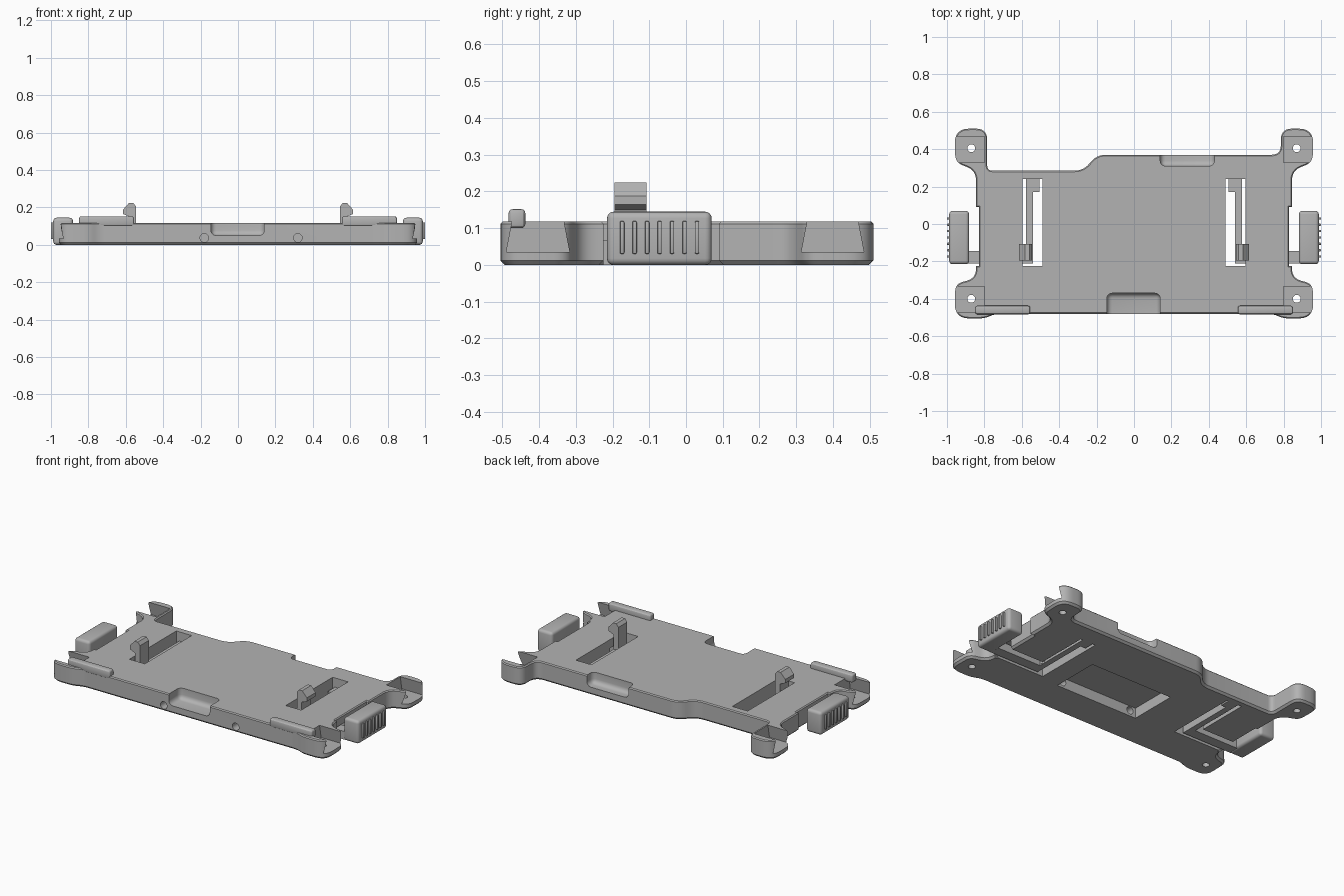
import bpy, bmesh
from mathutils import Vector

if "Cube" in bpy.data.objects:
    bpy.data.objects.remove(bpy.data.objects["Cube"])

grey = bpy.data.materials.new("plain grey")
grey.use_nodes = True
grey.diffuse_color = (0.45, 0.45, 0.45, 1)
grey.node_tree.nodes["Principled BSDF"].inputs["Base Color"].default_value = grey.diffuse_color


def finish(name, bm):
    bmesh.ops.recalc_face_normals(bm, faces=bm.faces[:])
    mesh = bpy.data.meshes.new(name)
    bm.to_mesh(mesh)
    bm.free()
    mesh.materials.append(grey)
    ob = bpy.data.objects.new(name, mesh)
    bpy.context.collection.objects.link(ob)
    return ob


def box(name, xs, ys, zs, bevel=0, segments=3):
    bm = bmesh.new()
    bmesh.ops.create_cube(bm, size=1)
    for v in bm.verts:
        v.co = [a[0] + (a[1] - a[0]) * (c + 0.5)
                for a, c in zip((sorted(xs), sorted(ys), sorted(zs)), v.co)]
    if bevel:
        bmesh.ops.bevel(bm, geom=bm.edges[:], offset=bevel, segments=segments,
                        profile=0.5, affect='EDGES')
    return finish(name, bm)


def prism(name, points, direction):
    bm = bmesh.new()
    face = bm.faces.new([bm.verts.new(p) for p in points])
    ext = bmesh.ops.extrude_face_region(bm, geom=[face])
    bmesh.ops.translate(bm, vec=direction,
                        verts=[g for g in ext["geom"] if isinstance(g, bmesh.types.BMVert)])
    return finish(name, bm)


def cylinder(name, centre, radius, length, along_y=False):
    bm = bmesh.new()
    bmesh.ops.create_cone(bm, cap_ends=True, segments=24, radius1=radius,
                          radius2=radius, depth=length)
    for v in bm.verts:
        if along_y:
            v.co = (v.co.x, v.co.z, v.co.y)
        v.co += Vector(centre)
    return finish(name, bm)


def cut(target, cutter):
    mod = target.modifiers.new("cut", 'BOOLEAN')
    mod.operation, mod.solver, mod.object = 'DIFFERENCE', 'EXACT', cutter
    bpy.context.view_layer.objects.active = target
    bpy.ops.object.modifier_apply(modifier=mod.name)
    bpy.data.objects.remove(cutter)


def rounded(points, steps=6):
    out = []
    for i, (x, y, r) in enumerate(points):
        p = Vector((x, y, 0))
        if not r:
            out.append(p)
            continue
        near = []
        for q in (points[i - 1], points[(i + 1) % len(points)]):
            near.append(p + (Vector((q[0], q[1], 0)) - p).normalized() * r)
        for k in range(steps + 1):
            t = k / steps
            out.append(near[0] * (1 - t) ** 2 + p * 2 * t * (1 - t) + near[1] * t ** 2)
    return out


# Tray outline: the flank with its two ears is mirrored, the back edge is stepped
TOP = 0.118
flank = [(0.74, -0.48, 0.03), (0.80, -0.505, 0.03), (0.96, -0.505, 0.08),
         (0.955, -0.32, 0.04), (0.845, -0.29, 0.05), (0.845, -0.225, 0),
         (0.83, -0.225, 0), (0.83, 0.09, 0), (0.845, 0.09, 0),
         (0.845, 0.285, 0.05), (0.955, 0.33, 0.04), (0.96, 0.51, 0.08),
         (0.785, 0.51, 0.06)]
back = [(0.785, 0.37, 0.05), (-0.20, 0.37, 0.05), (-0.27, 0.285, 0.05), (-0.785, 0.285, 0.03)]
outline = flank + back + [(-x, y, r) for x, y, r in reversed(flank)]
tray = prism("tray", rounded(outline), (0, 0, TOP))

# Chamfered bottom and softened top rim
bm = bmesh.new()
bm.from_mesh(tray.data)
for height, size in ((0, 0.012), (TOP, 0.006)):
    rim = [e for e in bm.edges if all(abs(v.co.z - height) < 1e-4 for v in e.verts)]
    bmesh.ops.bevel(bm, geom=rim, offset=size, segments=1, affect='EDGES')
bm.to_mesh(tray.data)
bm.free()

# Finger notches in the front and back edges
cut(tray, box("front_notch", (-0.145, 0.14), (-0.6, -0.37), (0.05, 0.25), 0.028, 4))
cut(tray, box("back_notch", (0.14, 0.43), (0.31, 0.5), (0.05, 0.25), 0.028, 4))

# Underside recess and the two bores that reach it from the front
cut(tray, box("recess", (-0.22, 0.36), (-0.25, 0.06), (-0.1, 0.065)))
for x in (-0.18, 0.32):
    cut(tray, cylinder("bore", (x, -0.4, 0.037), 0.023, 0.4, True))

for side in (-1, 1):
    # Dovetail pockets and screw holes in the ears
    for inner, outer, hole in ((0.33, 0.468, 0.405), (-0.333, -0.473, -0.4)):
        flare = 0.016 if outer > 0 else -0.016
        profile = [(inner - flare, 0.035), (outer + flare, 0.035),
                   (outer, TOP), (outer, 0.2), (inner, 0.2), (inner, TOP)]
        cut(tray, prism("pocket", [(side * 0.80, y, z) for y, z in profile], (side * 0.3, 0, 0)))
        cut(tray, cylinder("screw_hole", (side * 0.87, hole, 0), 0.021, 0.3))
    # Spring slot and the channel under the tray for the latch arm
    cut(tray, box("slot", (side * 0.49, side * 0.597), (-0.225, 0.24), (-0.1, 0.3)))
    cut(tray, box("channel", (side * 0.55, side * 0.95), (-0.225, -0.10), (-0.1, 0.065)))

parts = [tray]
for side, label in ((-1, "right"), (1, "left")):
    def part(name, xs, *rest):
        ob = box(label + "_" + name, [side * x for x in xs], *rest)
        parts.append(ob)
        return ob

    # Raised rail on the front edge
    part("rail", (0.555, 0.85), (-0.483, -0.437), (0.10, 0.152), 0.012)

    # Spring strip, its anchor and the latch arm
    part("spring_strip", (0.54, 0.577), (-0.21, 0.24), (0.004, 0.06))
    part("spring_anchor", (0.505, 0.545), (0.17, 0.245), (0.004, 0.06))
    part("latch_arm", (0.56, 0.90), (-0.21, -0.145), (0.004, 0.055))

    # Hook with an outward barb
    hook = [(0.545, 0.01), (0.578, 0.01), (0.578, 0.15), (0.615, 0.165),
            (0.615, 0.188), (0.583, 0.224), (0.56, 0.224), (0.545, 0.205)]
    parts.append(prism(label + "_hook", [(side * x, -0.195, z) for x, z in hook], (0, 0.088, 0)))

    # Push button with grip ribs
    part("button", (0.882, 0.988), (-0.215, 0.07), (0.0, 0.145), 0.018, 4)
    for i in range(7):
        y = -0.174 + i * 0.034
        part("grip_rib", (0.975, 1.0), (y - 0.006, y + 0.006), (0.03, 0.12), 0.004, 2)

bpy.ops.object.select_all(action='DESELECT')
for ob in parts:
    ob.select_set(True)
bpy.context.view_layer.objects.active = tray
bpy.ops.object.shade_smooth_by_angle(angle=0.5)
